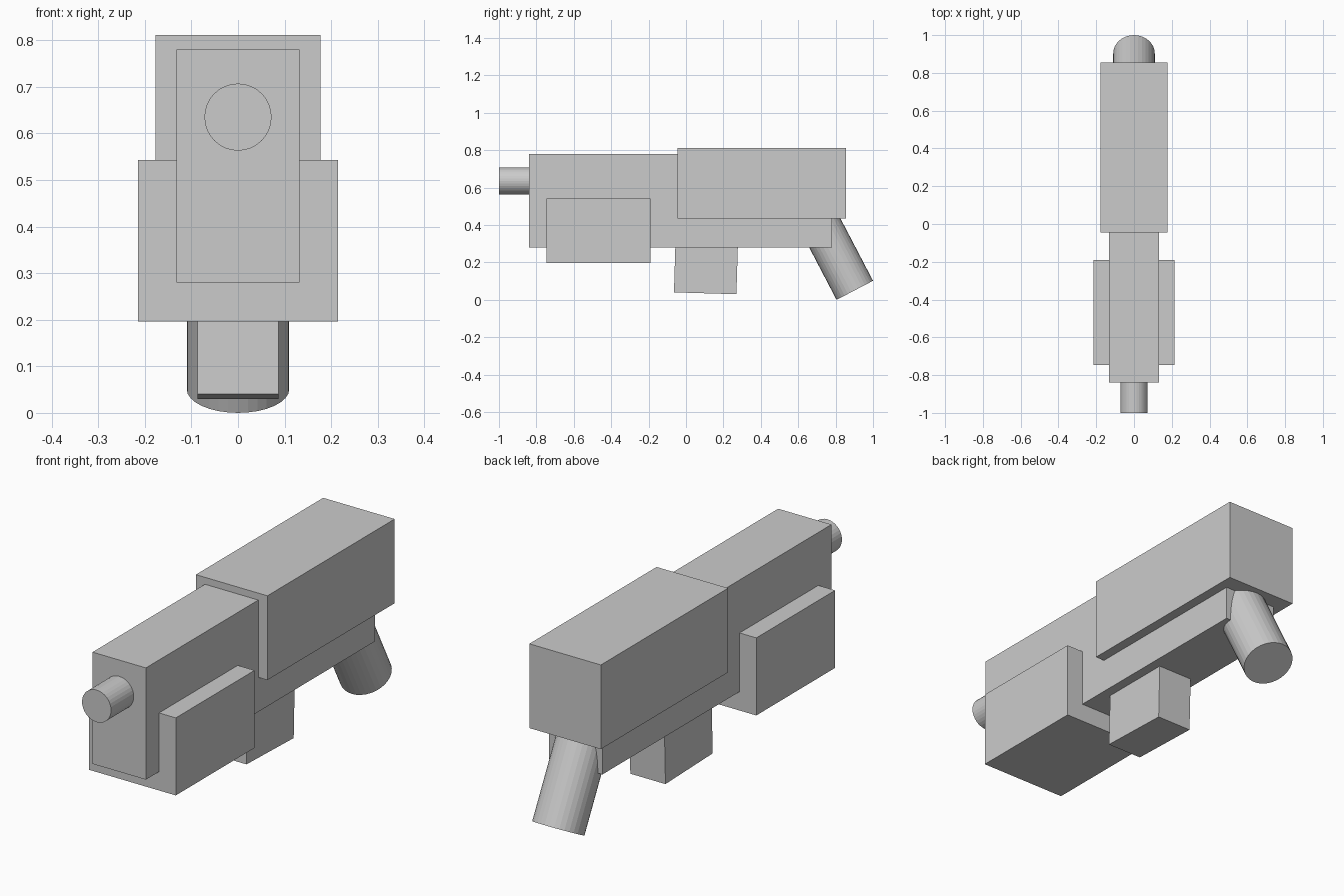
import bpy, math
from mathutils import Vector

if "Cube" in bpy.data.objects:
    bpy.data.objects.remove(bpy.data.objects["Cube"])

grey = bpy.data.materials.new("plain grey")
grey.diffuse_color = (0.6, 0.6, 0.6, 1)
grey.use_nodes = True
grey.node_tree.nodes["Principled BSDF"].inputs["Base Color"].default_value = grey.diffuse_color


def finish(name):
    ob = bpy.context.object
    ob.name = name
    ob.data.materials.append(grey)
    return ob


def box(name, half_width, y0, y1, z0, z1, tilt=0.0):
    bpy.ops.mesh.primitive_cube_add(
        size=1, location=(0, (y0 + y1) / 2, (z0 + z1) / 2), rotation=(tilt, 0, 0))
    ob = finish(name)
    ob.scale = (2 * half_width, y1 - y0, z1 - z0)
    return ob


def rod(name, radius, start, end):
    a, b = Vector(start), Vector(end)
    d = b - a
    # Rods lie in the y-z plane, so one x rotation aims them
    bpy.ops.mesh.primitive_cylinder_add(
        vertices=32, radius=radius, depth=d.length, location=(a + b) / 2,
        rotation=(-math.atan2(d.y, d.z), 0, 0))
    ob = finish(name)
    bpy.ops.object.shade_smooth_by_angle(angle=math.radians(5))
    return ob


# Main housing and the wider blocks around it
box("body", 0.132, -0.84, 0.78, 0.28, 0.78)
box("rear_housing", 0.177, -0.045, 0.855, 0.434, 0.811)
box("fore_grip", 0.215, -0.747, -0.19, 0.196, 0.543)

# Lower block, leaning very slightly
box("lower_block", 0.087, -0.059, 0.275, 0.035, 0.40, math.radians(-1.7))

# Front tube
rod("front_tube", 0.072, (0, -1.0, 0.635), (0, -0.7, 0.635))

# Slanted rear handle, ending inside the rear housing
lean = math.radians(27.6)
base = Vector((0, 0.9025, 0.051))
rod("rear_handle", 0.11, base,
    base + 0.5 * Vector((0, -math.sin(lean), math.cos(lean))))
